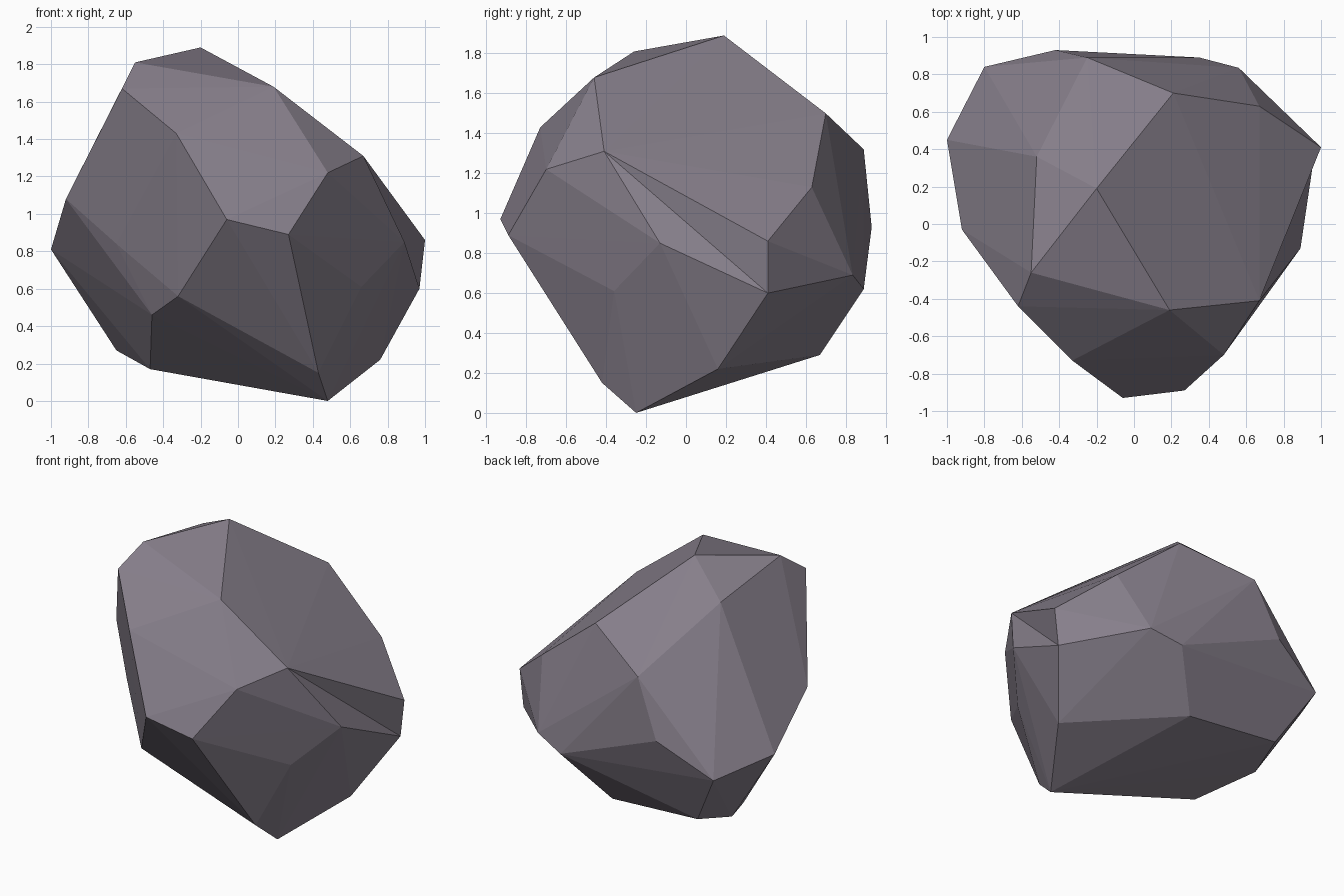
import bpy, bmesh

if "Cube" in bpy.data.objects:
    bpy.data.objects.remove(bpy.data.objects["Cube"])

# Corner points of the faceted boulder, by region
crown = [(-.2, .19, 1.89), (-.55, -.26, 1.81), (.19, -.46, 1.68),
         (-.62, -.44, 1.67), (-.52, .36, 1.71), (.21, .70, 1.5)]
front = [(-.33, -.73, 1.43), (-.06, -.93, .97), (.27, -.89, .89),
         (.48, -.70, 1.22), (-.32, -.61, .56), (-.46, -.39, .46)]
right = [(.66, -.36, .61), (.67, .63, 1.13)]
left = [(-1, .45, .81), (-.92, -.03, 1.08), (-.65, -.30, .84)]
back = [(-.25, .89, 1.32), (-.42, .93, .93), (.35, .89, .62),
        (.56, .835, .69), (-.8, .84, .72)]
base = [(.76, .16, .22), (.48, -.25, 0), (.43, -.42, .15), (.10, .67, .29),
        (-.47, .04, .17), (-.65, .42, .27), (-.58, .70, .34)]
# Corners of the chipped notch on the right side
notch = [(.67, -.41, 1.31), (1, .41, .86), (.97, .41, .6), (.89, -.13, .85)]

bm = bmesh.new()
for p in crown + front + right + left + back + base:
    bm.verts.new(p)
top, rim, low, chip = [bm.verts.new(p) for p in notch]

# Wrap the points in flat facets
bmesh.ops.convex_hull(bm, input=bm.verts[:])
loose = [v for v in bm.verts if not v.link_faces]
bmesh.ops.delete(bm, geom=loose, context='VERTS')

# Turn one ridge inwards to make the notch
ridge = bm.edges.get((rim, chip))
if ridge and len(ridge.link_faces) == 2:
    bmesh.utils.edge_rotate(ridge, True)
bmesh.ops.recalc_face_normals(bm, faces=bm.faces[:])

mesh = bpy.data.meshes.new("boulder")
bm.to_mesh(mesh)
bm.free()

# Single stone colour
stone = bpy.data.materials.new("purple grey stone")
stone.diffuse_color = (.24, .212, .257, 1)
stone.use_nodes = True
stone.node_tree.nodes["Principled BSDF"].inputs["Base Color"].default_value = stone.diffuse_color
mesh.materials.append(stone)
bpy.context.collection.objects.link(bpy.data.objects.new("boulder", mesh))
